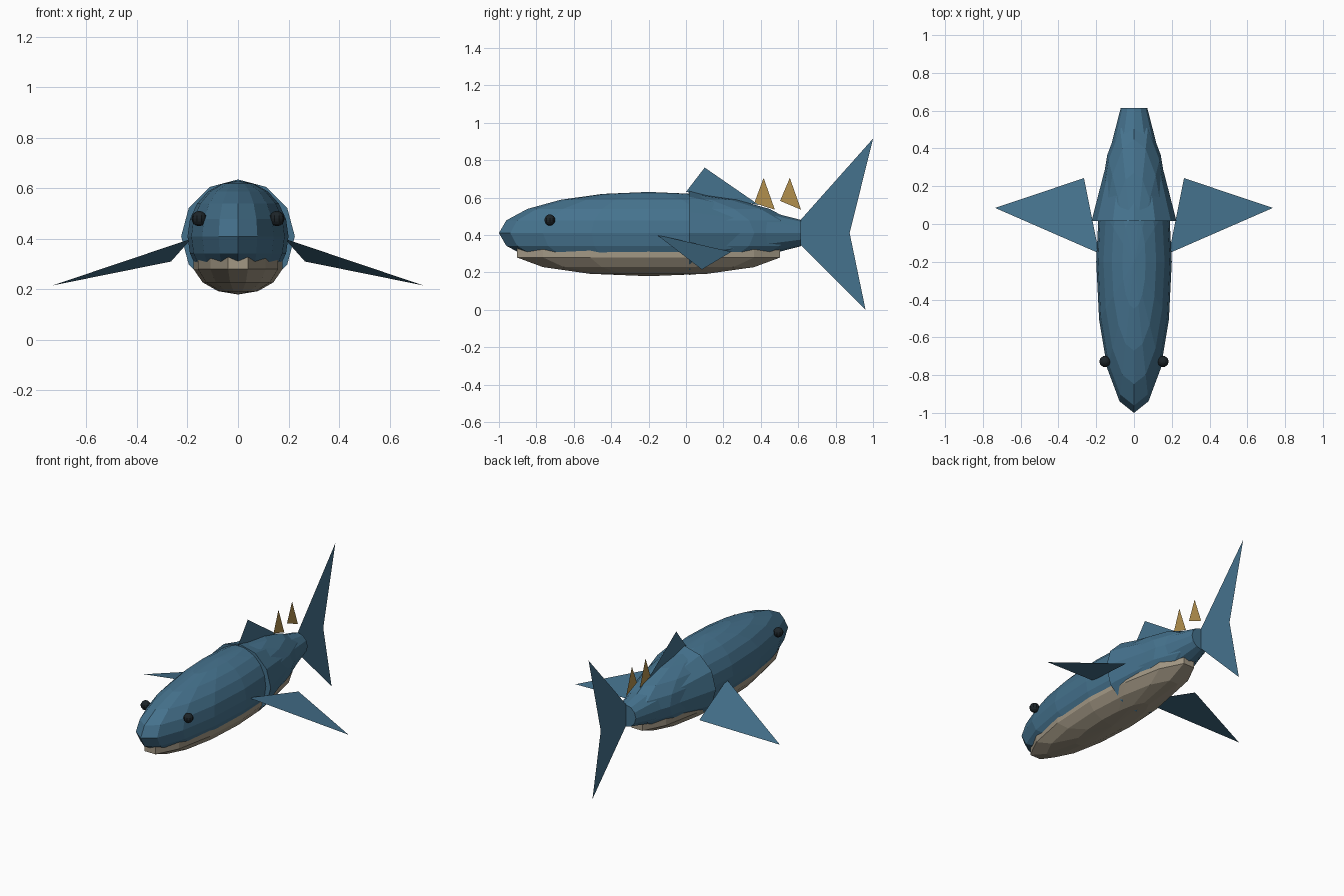
import bpy, bmesh, math
from mathutils import Matrix, Vector

if "Cube" in bpy.data.objects:
    bpy.data.objects.remove(bpy.data.objects["Cube"])


def make_material(name, rgb):
    mat = bpy.data.materials.new(name)
    mat.diffuse_color = (*rgb, 1)
    mat.use_nodes = True
    mat.node_tree.nodes["Principled BSDF"].inputs["Base Color"].default_value = mat.diffuse_color
    return mat


BLUE = make_material("ocean blue", (0.06, 0.17, 0.27))
CREAM = make_material("belly cream", (0.36, 0.31, 0.23))
GOLD = make_material("gold", (0.45, 0.28, 0.075))
BLACK = make_material("eye black", (0.012, 0.018, 0.022))


def add_object(name, bm, mat):
    mesh = bpy.data.meshes.new(name)
    bm.to_mesh(mesh)
    bm.free()
    mesh.materials.append(mat)
    obj = bpy.data.objects.new(name, mesh)
    bpy.context.collection.objects.link(obj)
    return obj


def ellipsoid(name, centre, radii, segments, rings, mat):
    bm = bmesh.new()
    # half-turn offset places a vertex column on the front and back ends
    mtx = (Matrix.Translation(centre) @ Matrix.Diagonal((*radii, 1))
           @ Matrix.Rotation(math.pi / 2, 4, 'Z'))
    bmesh.ops.create_uvsphere(bm, u_segments=segments, v_segments=rings,
                              radius=1, matrix=mtx)
    return add_object(name, bm, mat)


def sheet(name, points, faces, mat):
    bm = bmesh.new()
    verts = [bm.verts.new(p) for p in points]
    for f in faces:
        bm.faces.new([verts[i] for i in f])
    return add_object(name, bm, mat)


def side_sheet(name, outline, faces, mat):
    # flat sheet standing in the middle plane, outline given as (y, z)
    return sheet(name, [(0, y, z) for y, z in outline], faces, mat)


# Main body and belly
ellipsoid("body", (0, -0.2, 0.41), (0.2, 0.8, 0.22), 16, 10, BLUE)
ellipsoid("belly", (0, -0.2, 0.308), (0.18, 0.74, 0.1285), 14, 7, CREAM)

# Tapered rear body
y0, y1 = 0.015, 0.615
bm = bmesh.new()
bmesh.ops.create_cone(
    bm, cap_ends=True, segments=12, radius1=0.225, radius2=0.07, depth=y1 - y0,
    matrix=Matrix.Translation((0, (y0 + y1) / 2, 0.41))
    @ Matrix.Rotation(-math.pi / 2, 4, 'X'))
add_object("rear_body", bm, BLUE)

# Tail fin: upper and lower lobes
side_sheet("tail_fin", [(0.55, 0.41), (0.875, 0.41), (1.0, 0.915), (0.96, 0.0)],
           [(0, 1, 2), (0, 3, 1)], BLUE)

# Dorsal fin
side_sheet("dorsal_fin", [(0.0, 0.63), (0.39, 0.56), (0.1, 0.76)],
           [(0, 1, 2)], BLUE)

# Gold back spikes
side_sheet("front_spike", [(0.365, 0.57), (0.475, 0.535), (0.415, 0.705)],
           [(0, 1, 2)], GOLD)
side_sheet("rear_spike", [(0.503, 0.582), (0.615, 0.535), (0.555, 0.705)],
           [(0, 1, 2)], GOLD)

# Paired side fins and eyes
for side, s in (("left", -1), ("right", 1)):
    face = (0, 1, 2) if s > 0 else (0, 2, 1)
    sheet(side + "_side_fin",
          [(s * 0.185, -0.155, 0.4), (s * 0.735, 0.085, 0.215),
           (s * 0.265, 0.243, 0.31)], [face], BLUE)
    ellipsoid(side + "_eye", (s * 0.154, -0.728, 0.48), (0.03, 0.03, 0.03),
              10, 8, BLACK)
